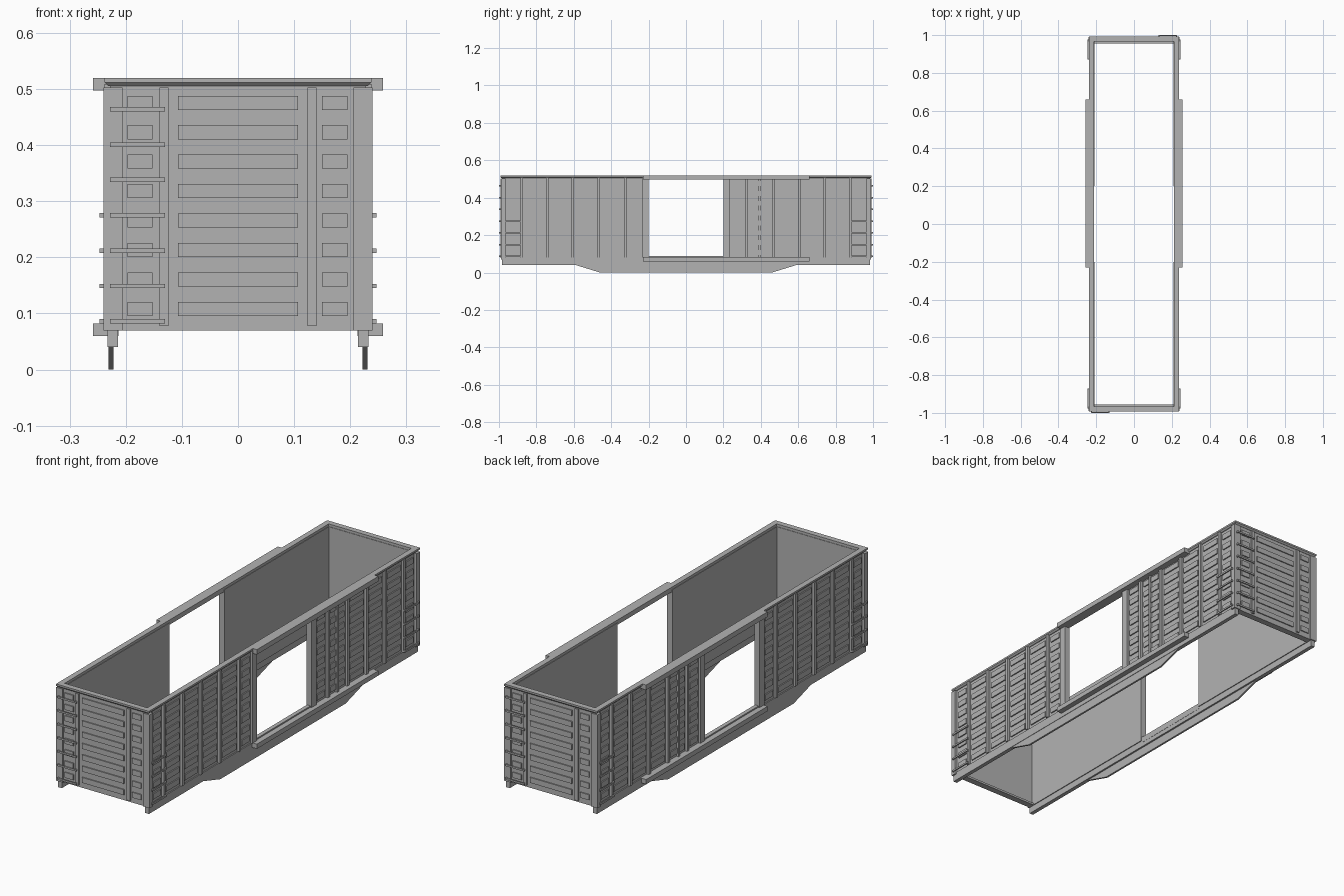
import bpy, bmesh
from mathutils import Vector

cube = bpy.data.objects.get("Cube")
if cube:
    bpy.data.objects.remove(cube, do_unlink=True)

grey = bpy.data.materials.new("plain grey")
grey.use_nodes = True
colour = (0.45, 0.45, 0.45, 1)
grey.diffuse_color = colour
grey.node_tree.nodes["Principled BSDF"].inputs["Base Color"].default_value = colour


def finish(name, bm):
    bmesh.ops.recalc_face_normals(bm, faces=bm.faces)
    mesh = bpy.data.meshes.new(name)
    bm.to_mesh(mesh)
    bm.free()
    mesh.materials.append(grey)
    ob = bpy.data.objects.new(name, mesh)
    bpy.context.scene.collection.objects.link(ob)
    return ob


def boxes(name, spans, turns=((1, 1),)):
    """Boxes from (x0, x1, y0, y1, z0, z1), repeated with x and y signs."""
    bm = bmesh.new()
    for sx, sy in turns:
        for x0, x1, y0, y1, z0, z1 in spans:
            lo, hi = Vector((x0 * sx, y0 * sy, z0)), Vector((x1 * sx, y1 * sy, z1))
            verts = bmesh.ops.create_cube(bm, size=1)["verts"]
            for v in verts:
                v.co = [a + (b - a) * (c + 0.5) for a, b, c in zip(lo, hi, v.co)]
    return finish(name, bm)


SIDES = ((1, 1), (-1, 1))
ENDS = ((1, 1), (-1, -1))
CORNERS = ((1, 1), (-1, 1), (1, -1), (-1, -1))
WALL_X, WALL_Y, TOP = 0.228, 0.985, 0.508
DOOR = 0.2
rows = [0.108 + 0.0525 * i for i in range(8)]

# Walls
boxes("side_wall", [(0.21, WALL_X, DOOR, WALL_Y, 0.07, TOP)], CORNERS)
boxes("end_wall", [(-WALL_X, WALL_X, -WALL_Y, -0.965, 0.07, TOP)], ENDS)
boxes("door_header", [(0.213, WALL_X, -DOOR, DOOR, 0.497, TOP)], SIDES)
boxes("door_threshold", [(0.213, 0.232, -DOOR, DOOR, 0.06, 0.088)], SIDES)
boxes("door_post", [(0.21, 0.238, DOOR, 0.235, 0.08, TOP)], CORNERS)

# Top chord with a sloped underside, open in the middle
bm = bmesh.new()
rings = []
for hx, hy, z in ((0.231, 0.986, 0.505), (0.238, 0.993, 0.512), (0.238, 0.993, 0.52),
                  (0.212, 0.967, 0.52), (0.212, 0.967, 0.505)):
    rings.append([bm.verts.new((sx * hx, sy * hy, z))
                  for sx, sy in ((-1, -1), (1, -1), (1, 1), (-1, 1))])
for a, b in zip(rings, rings[1:] + rings[:1]):
    for i in range(4):
        j = (i + 1) % 4
        bm.faces.new((a[i], a[j], b[j], b[i]))
finish("top_chord", bm)

# Side sills and their deep centre plates
boxes("side_sill", [(0.214, 0.233, -WALL_Y, WALL_Y, 0.04, 0.08)], SIDES)
boxes("end_sill", [(-0.214, 0.214, -WALL_Y, -0.955, 0.07, 0.08)], ENDS)
bm = bmesh.new()
for side in (-1, 1):
    outline = ((-0.59, 0.04), (-0.46, 0), (0.46, 0), (0.59, 0.04))
    face = bm.faces.new([bm.verts.new((side * 0.222, y, z)) for y, z in outline])
    out = bmesh.ops.extrude_face_region(bm, geom=[face])["geom"]
    moved = [v for v in out if isinstance(v, bmesh.types.BMVert)]
    bmesh.ops.translate(bm, vec=(side * 0.009, 0, 0), verts=moved)
finish("sill_belly", bm)

# Corner posts wrap both faces
boxes("corner_post", [(0.206, 0.24, 0.965, 0.99, 0.07, 0.503)], CORNERS)

# Side ribs and pressed side slats
ribs = [0.325, 0.467, 0.606, 0.742, 0.878]
boxes("side_rib", [(0.22, 0.239, y - 0.007, y + 0.007, 0.08, TOP) for y in ribs], CORNERS)
boxes("door_stop", [(0.22, 0.239, 0.385, 0.397, 0.08, TOP)], SIDES)
edges = [0.228] + ribs + [0.972]
slats = [(0.22, 0.2335, a + 0.02, b - 0.02, z - 0.013, z + 0.013)
         for a, b in zip(edges, edges[1:]) for z in rows]
boxes("side_slat", slats, CORNERS)

# Door rails
boxes("door_rail", [(0.225, 0.258, -0.23, 0.66, 0.497, 0.52),
                    (0.225, 0.258, -0.23, 0.66, 0.06, 0.082)], SIDES)

# End ribs and pressed end slats
boxes("end_rib", [(s - 0.008, s + 0.008, -0.992, -0.98, 0.078, 0.503)
                  for s in (-0.132, 0.132)], ENDS)
boxes("end_slat", [(a, b, -0.99, -0.98, z - 0.0125, z + 0.0125) for z in rows
                   for a, b in ((-0.197, -0.152), (-0.107, 0.107), (0.15, 0.195))], ENDS)

# Ladder rungs with small feet
rungs = [0.086 + 0.063 * i for i in range(7)]
end_rungs = []
for z in rungs:
    end_rungs.append((-0.228, -0.13, -1, -0.995, z - 0.004, z + 0.004))
    for x in (-0.228, -0.136):
        end_rungs.append((x, x + 0.006, -0.996, -0.98, z - 0.004, z + 0.004))
boxes("end_ladder", end_rungs, ENDS)
side_rungs = []
for z in rungs[:4]:
    side_rungs.append((0.242, 0.247, 0.872, 0.978, z - 0.004, z + 0.004))
    for y in (0.872, 0.972):
        side_rungs.append((0.225, 0.243, y, y + 0.006, z - 0.004, z + 0.004))
boxes("side_ladder", side_rungs, CORNERS)
